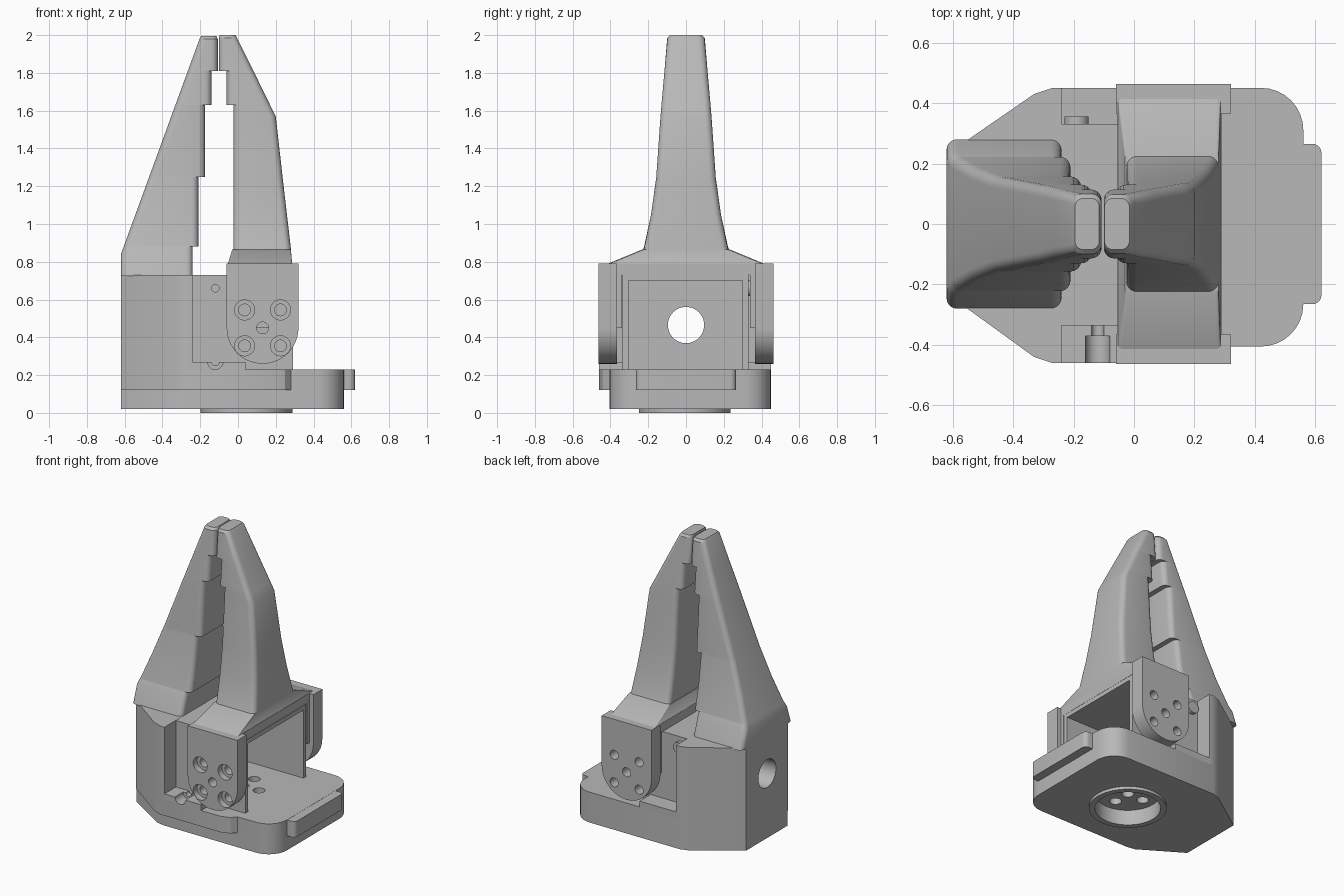
import bpy, bmesh, math
from mathutils import Vector

cube = bpy.data.objects.get("Cube")
if cube:
    bpy.data.objects.remove(cube, do_unlink=True)

# One flat grey for the whole tool
GREY = (0.48, 0.48, 0.48, 1)
mat = bpy.data.materials.new("matte grey")
mat.use_nodes = True
mat.diffuse_color = GREY
bsdf = mat.node_tree.nodes["Principled BSDF"]
bsdf.inputs["Base Color"].default_value = GREY
bsdf.inputs["Roughness"].default_value = 0.6


def loft(name, rings):
    """Skin a stack of matching closed rings and cap both ends."""
    bm = bmesh.new()
    rows = [[bm.verts.new(p) for p in ring] for ring in rings]
    n = len(rows[0])
    for a, b in zip(rows, rows[1:]):
        for i in range(n):
            j = (i + 1) % n
            bm.faces.new((a[i], a[j], b[j], b[i]))
    bm.faces.new(rows[0][::-1])
    bm.faces.new(rows[-1])
    bmesh.ops.recalc_face_normals(bm, faces=bm.faces)
    mesh = bpy.data.meshes.new(name)
    bm.to_mesh(mesh)
    bm.free()
    mesh.materials.append(mat)
    obj = bpy.data.objects.new(name, mesh)
    bpy.context.collection.objects.link(obj)
    return obj


def prism(name, outline, z0, z1):
    return loft(name, [[(x, y, z) for x, y in outline] for z in (z0, z1)])


def box(name, x0, x1, y0, y1, z0, z1):
    return prism(name, [(x0, y0), (x1, y0), (x1, y1), (x0, y1)], z0, z1)


def rod(name, start, end, r, sides=40):
    a, b = Vector(start), Vector(end)
    turn = (b - a).to_track_quat('Z', 'Y')
    circle = [turn @ Vector((r * math.cos(t), r * math.sin(t), 0))
              for t in (math.tau * i / sides for i in range(sides))]
    return loft(name, [[c + p for c in circle] for p in (a, b)])


def arc(cx, cy, r, start, end, steps=8):
    angles = [math.radians(start + (end - start) * i / steps) for i in range(steps + 1)]
    return [(cx + r * math.cos(t), cy + r * math.sin(t)) for t in angles]


def rounded_rect(x0, x1, y0, y1, r, steps=5):
    return (arc(x1 - r, y1 - r, r, 0, 90, steps) + arc(x0 + r, y1 - r, r, 90, 180, steps)
            + arc(x0 + r, y0 + r, r, 180, 270, steps) + arc(x1 - r, y0 + r, r, 270, 360, steps))


def cut(targets, cutter):
    cutter.hide_render = True
    for obj in targets:
        mod = obj.modifiers.new("cut", 'BOOLEAN')
        mod.operation, mod.object, mod.solver = 'DIFFERENCE', cutter, 'EXACT'
        bpy.context.view_layer.objects.active = obj
        bpy.ops.object.modifier_apply(modifier=mod.name)
    bpy.data.objects.remove(cutter, do_unlink=True)


def finger(name, sections):
    """Rounded rectangular sections: z, inner x, outer x, half width."""
    rings = []
    for z, xa, xb, half in sections:
        x0, x1 = min(xa, xb), max(xa, xb)
        r = min(0.035, (x1 - x0) * 0.35)
        rings.append([(x, y, z) for x, y in rounded_rect(x0, x1, -half, half, r)])
    return loft(name, rings)


# Base plate in two layers, the upper one with a wider front ledge
back_corner = arc(0.42, 0.31, 0.14, 0, 90)
front_corner = arc(0.42, -0.265, 0.14, -90, 0)
left_back = [(-0.27, 0.45), (-0.33, 0.43), (-0.62, 0.23)]
lower = prism("base_lower", back_corner + left_back
              + [(-0.62, -0.22), (-0.34, -0.395), (-0.28, -0.405)] + front_corner, 0.02, 0.12)
upper = prism("base_upper", back_corner + left_back
              + [(-0.62, -0.23), (-0.33, -0.44), (-0.27, -0.46), (0.19, -0.46),
                 (0.25, -0.44), (0.28, -0.405)] + front_corner, 0.12, 0.23)
prism("base_tab", rounded_rect(0.45, 0.62, -0.265, 0.265, 0.03), 0.12, 0.229)

# Round mounting flange with a recess and screw holes underneath
FX, FY = 0.045, -0.007
flange = rod("mount_flange", (FX, FY, 0), (FX, FY, 0.02), 0.243, 64)
cut([flange, lower], rod("recess", (FX, FY, -0.02), (FX, FY, 0.105), 0.205, 64))
for dx, dy in ((0, 0), (0.12, 0), (-0.12, 0), (0, 0.12), (0, -0.12)):
    cut([lower, upper], rod("screw_hole", (FX + dx, FY + dy, 0.08), (FX + dx, FY + dy, 0.26), 0.038))

# Rear body block and the open motor box in front of it
body = prism("body_block", [(-0.24, 0.45)] + left_back
             + [(-0.62, -0.23), (-0.33, -0.44), (-0.27, -0.46), (-0.24, -0.46)], 0.23, 0.73)
motor_box = box("motor_box", -0.25, 0.29, -0.335, 0.33, 0.22, 0.729)
cut([motor_box], box("cavity", -0.2, 0.35, -0.305, 0.3, 0.2, 0.7))
cut([body, motor_box], rod("cable_hole", (-0.7, 0, 0.465), (-0.1, 0, 0.465), 0.096, 48))

# Pocket floors beside the box, with screw seats
for side, label in ((-1, "front"), (1, "back")):
    y_in, y_out = side * 0.32, side * (0.46 if side < 0 else 0.45)
    floor = box(label + "_pocket_floor", -0.245, 0.04, min(y_in, y_out), max(y_in, y_out), 0.225, 0.27)
    if side < 0:
        cut([floor, upper], rod("seat", (-0.12, -0.5, 0.27), (-0.12, -0.37, 0.27), 0.04))
        cut([floor, upper], rod("shaft", (-0.12, -0.5, 0.27), (-0.12, -0.3, 0.27), 0.02))
        cut([motor_box], rod("pin_hole", (-0.12, -0.5, 0.66), (-0.12, -0.2, 0.66), 0.02))
    else:
        rod("back_screw_boss", (-0.19, 0.32, 0.66), (-0.19, 0.355, 0.66), 0.04)

# Jaw arms: plates with rounded lower ends, bolted at the pivot
PX, PZ = 0.13, 0.45
for side, label in ((-1, "front"), (1, "back")):
    profile = [(0.32, 0.79), (-0.06, 0.79)] + arc(PX, PZ, 0.19, 180, 360, 24)
    arm = loft(label + "_jaw_arm", [[(x, side * y, z) for x, z in profile] for y in (0.365, 0.463)])
    box(label + "_arm_pad", -0.05, 0.29, min(side * 0.34, side * 0.37),
        max(side * 0.34, side * 0.37), 0.45, 0.75)
    holes = [(PX + dx, PZ + dz) for dx in (-0.095, 0.095) for dz in (-0.095, 0.095)]
    for x, z in holes + [(PX, PZ)]:
        cut([arm], rod("bolt_hole", (x, side * 0.3, z), (x, side * 0.5, z), 0.031))
    if side < 0:
        for x, z in holes:
            cut([arm], rod("bolt_seat", (x, -0.42, z), (x, -0.5, z), 0.053))

# Moving jaw: bridge over the box, shoulder and tapered finger
box("jaw_bridge", -0.055, 0.289, -0.4, 0.4, 0.731, 0.79)
loft("jaw_shoulder", [[(x, y, z) for x, y in rounded_rect(x0, x1, -h, h, 0.015)]
                      for z, x0, x1, h in ((0.785, -0.055, 0.287, 0.425), (0.866, -0.03, 0.28, 0.23))])
finger("jaw_finger", [
    (0.85, -0.025, 0.281, 0.23), (0.87, -0.025, 0.28, 0.222), (1.05, -0.025, 0.259, 0.185),
    (1.24, -0.025, 0.237, 0.158), (1.57, -0.025, 0.2, 0.135), (1.63, -0.025, 0.17, 0.13),
    (1.63, -0.06, 0.17, 0.13), (1.81, -0.06, 0.082, 0.114), (1.81, -0.1, 0.082, 0.114),
    (1.985, -0.1, -0.005, 0.098), (2.0, -0.098, -0.015, 0.085)])


# Fixed finger: stepped inner face, straight sloping back
def slope(z):
    return -0.62 + max(0, z - 0.84) * 0.42 / 1.15


widths = {0.725: 0.28, 0.84: 0.24, 0.88: 0.222, 1.05: 0.185, 1.25: 0.157,
          1.63: 0.13, 1.81: 0.114, 1.98: 0.1}
steps = {0.88: -0.21, 1.25: -0.175, 1.63: -0.14, 1.81: -0.107}
inner = -0.24
sections = []
for z, half in widths.items():
    sections.append((z, inner, slope(z), half))
    if z in steps:
        inner = steps[z]
        sections.append((z, inner, slope(z), half))
sections.append((1.995, inner - 0.008, -0.195, 0.085))
finger("fixed_finger", sections)

# Smooth the rounded edges, keep the corners crisp
bpy.ops.object.select_all(action='DESELECT')
for obj in bpy.context.scene.objects:
    if obj.type == 'MESH' and mat.name in obj.data.materials:
        obj.select_set(True)
        bpy.context.view_layer.objects.active = obj
bpy.ops.object.shade_smooth_by_angle(angle=math.radians(25))
